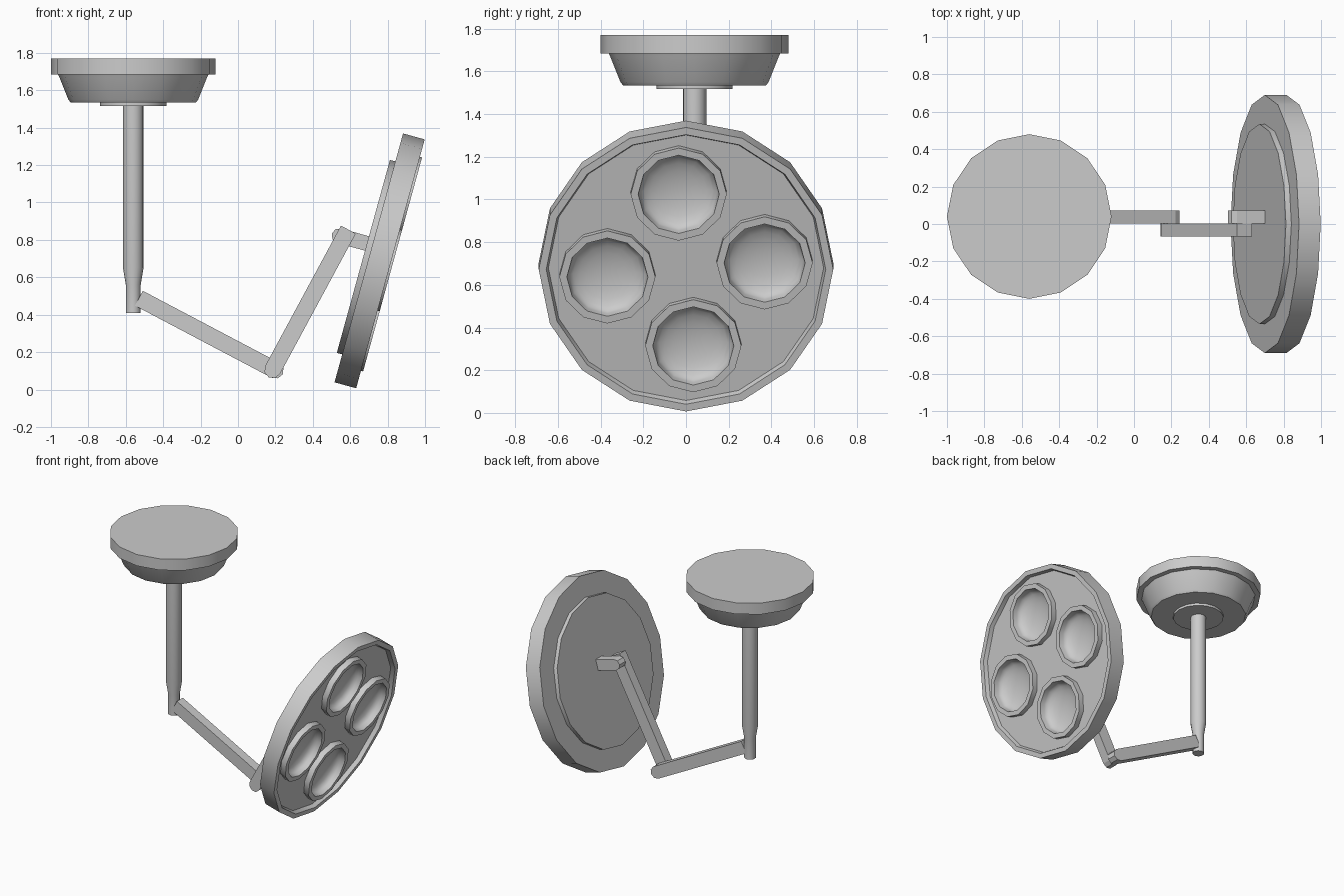
import bpy, bmesh
from math import sin, cos, pi, radians, atan2, hypot
from mathutils import Matrix, Vector

if "Cube" in bpy.data.objects:
    bpy.data.objects.remove(bpy.data.objects["Cube"])


def finish(bm, name, matrix=Matrix()):
    bmesh.ops.remove_doubles(bm, verts=bm.verts, dist=1e-5)
    bmesh.ops.recalc_face_normals(bm, faces=bm.faces)
    me = bpy.data.meshes.new(name)
    bm.to_mesh(me)
    bm.free()
    ob = bpy.data.objects.new(name, me)
    bpy.context.collection.objects.link(ob)
    ob.matrix_world = matrix
    return ob


def smooth(ob, angle=30):
    bpy.ops.object.select_all(action='DESELECT')
    ob.select_set(True)
    bpy.context.view_layer.objects.active = ob
    bpy.ops.object.shade_smooth_by_angle(angle=radians(angle))


def lathe(name, profile, sides, matrix):
    """Revolve (radius, height) points about local z."""
    bm = bmesh.new()
    vs = [bm.verts.new((r, 0, z)) for r, z in profile]
    es = [bm.edges.new(p) for p in zip(vs, vs[1:])]
    bmesh.ops.spin(bm, geom=vs + es, cent=(0, 0, 0), axis=(0, 0, 1),
                   angle=2 * pi, steps=sides, use_duplicate=False)
    bmesh.ops.remove_doubles(bm, verts=bm.verts, dist=1e-5)
    return finish(bm, name, matrix)


def bar(name, start, end, half, y0, y1, seg=4):
    """Flat bar in the xz plane: square start, rounded end."""
    dx, dz = end[0] - start[0], end[1] - start[1]
    length = hypot(dx, dz)
    outline = [(0, half), (0, -half)]
    for i in range(seg + 1):
        t = -pi / 2 + pi * i / seg
        outline.append((length + half * cos(t), half * sin(t)))
    ang = atan2(dz, dx)
    bm = bmesh.new()
    face = bm.faces.new([bm.verts.new((
        start[0] + p * cos(ang) - q * sin(ang), y0,
        start[1] + p * sin(ang) + q * cos(ang))) for p, q in outline])
    ext = bmesh.ops.extrude_face_region(bm, geom=[face])['geom']
    bmesh.ops.translate(bm, vec=(0, y1 - y0, 0),
                        verts=[g for g in ext if isinstance(g, bmesh.types.BMVert)])
    return finish(bm, name)


# Ceiling mount and drop pole
mount = Matrix.Translation((-0.56, 0.04, 0))
smooth(lathe("ceiling_plate", [(0, 1.77), (0.44, 1.77), (0.44, 1.685), (0, 1.685)], 16, mount))
smooth(lathe("ceiling_cover", [(0, 1.69), (0.405, 1.69), (0.395, 1.67), (0.347, 1.55),
                               (0.335, 1.535), (0, 1.535)], 16, mount))
smooth(lathe("cover_collar", [(0, 1.54), (0.178, 1.54), (0.178, 1.517), (0, 1.517)], 16, mount))
smooth(lathe("drop_pole", [(0, 1.53), (0.055, 1.53), (0.055, 0.65), (0.04, 0.56),
                           (0.04, 0.41), (0, 0.41)], 16, mount))

# Jointed arms
bar("lower_arm", (-0.53, 0.488), (0.2, 0.103), 0.045, 0.002, 0.072)
bar("upper_arm", (0.59, 0.855), (0.185, 0.105), 0.045, -0.068, 0.002)
bar("head_bracket", (0.73, 0.77), (0.54, 0.822), 0.04, 0.002, 0.072)

# Tilted lamp head: local z is the light direction, local x points up the disc
t = radians(15.4)
a, u = Vector((cos(t), 0, -sin(t))), Vector((sin(t), 0, cos(t)))
head = Matrix((u, a.cross(u), a)).transposed().to_4x4()
head.translation = (0.815, 0, 0.672)

body = lathe("lamp_head", [(0, -0.12), (0.69, -0.12), (0.69, 0), (0.655, 0),
                           (0.645, -0.03), (0, -0.03)], 16, head)
back = lathe("back_plate", [(0, -0.115), (0.535, -0.115), (0.535, -0.15),
                            (0, -0.15)], 16, head)
smooth(back)

# Four dished lamps set into openings in the head
dish = [(0.185 * sin(k * pi / 12), -0.02 - 0.065 * cos(k * pi / 12)) for k in range(7)]
ring = [(0.19, 0.012), (0.225, 0.012), (0.225, -0.04)]
for i in range(4):
    ang = radians(5.3) + i * pi / 2
    m = head @ Matrix.Translation((0.37 * cos(ang), 0.37 * sin(ang), 0))
    cutter = lathe("opening_cutter", [(0, -0.1), (0.205, -0.1), (0.205, 0.1), (0, 0.1)], 12, m)
    cutter.hide_render = True
    mod = body.modifiers.new("opening", 'BOOLEAN')
    mod.operation, mod.solver, mod.object = 'DIFFERENCE', 'EXACT', cutter
    bpy.context.view_layer.objects.active = body
    bpy.ops.object.modifier_apply(modifier=mod.name)
    bpy.data.objects.remove(cutter)
    smooth(lathe("lamp_%d" % (i + 1), dish + ring, 12, m), 35)
smooth(body)
